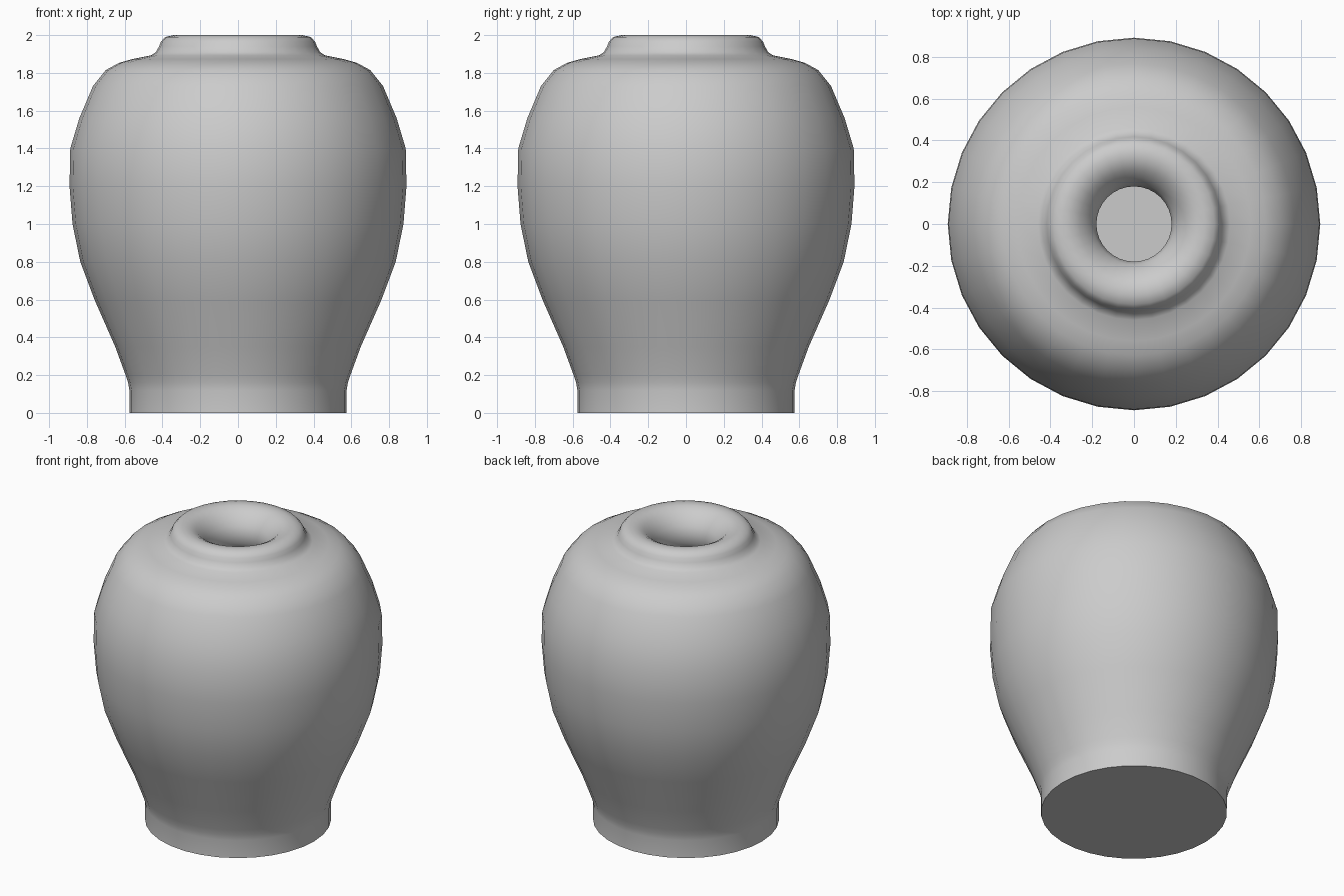
import bpy, bmesh, math

if "Cube" in bpy.data.objects:
    bpy.data.objects.remove(bpy.data.objects["Cube"])

SIDES = 32

# Half-section (radius, height): foot, belly, shoulder, neck, rounded lip
outer = [(0.575, 0), (0.575, 0.12), (0.582, 0.16), (0.595, 0.20), (0.65, 0.35),
         (0.76, 0.60), (0.835, 0.80), (0.876, 1.0), (0.892, 1.2), (0.888, 1.4),
         (0.84, 1.56), (0.768, 1.73), (0.70, 1.815), (0.63, 1.853), (0.56, 1.873),
         (0.46, 1.893), (0.435, 1.91), (0.418, 1.94), (0.408, 1.965), (0.385, 1.99),
         (0.34, 2.0)]
# Funnel mouth and throat, then hollow interior down to a flat floor
inner = [(0.30, 1.995), (0.26, 1.975), (0.225, 1.94), (0.195, 1.90), (0.18, 1.85),
         (0.185, 1.79), (0.22, 1.73), (0.32, 1.68), (0.48, 1.65), (0.58, 1.58),
         (0.65, 1.45), (0.685, 1.3), (0.68, 1.1), (0.64, 0.85), (0.56, 0.6),
         (0.46, 0.35), (0.40, 0.22)]

# Lathe the section around z and cap the underside and inner floor
bm = bmesh.new()
rings = []
for r, z in outer + inner:
    rings.append([bm.verts.new((r * math.cos(a), r * math.sin(a), z))
                  for a in (2 * math.pi * i / SIDES for i in range(SIDES))])
for low, high in zip(rings, rings[1:]):
    for i in range(SIDES):
        j = (i + 1) % SIDES
        bm.faces.new((low[i], low[j], high[j], high[i]))
bm.faces.new(rings[0][::-1])
bm.faces.new(rings[-1])
bmesh.ops.recalc_face_normals(bm, faces=bm.faces)

mesh = bpy.data.meshes.new("vase")
bm.to_mesh(mesh)
bm.free()
vase = bpy.data.objects.new("vase", mesh)
bpy.context.collection.objects.link(vase)

# Smooth body with a crisp foot edge
bpy.context.view_layer.objects.active = vase
vase.select_set(True)
bpy.ops.object.shade_smooth_by_angle(angle=math.radians(50))
